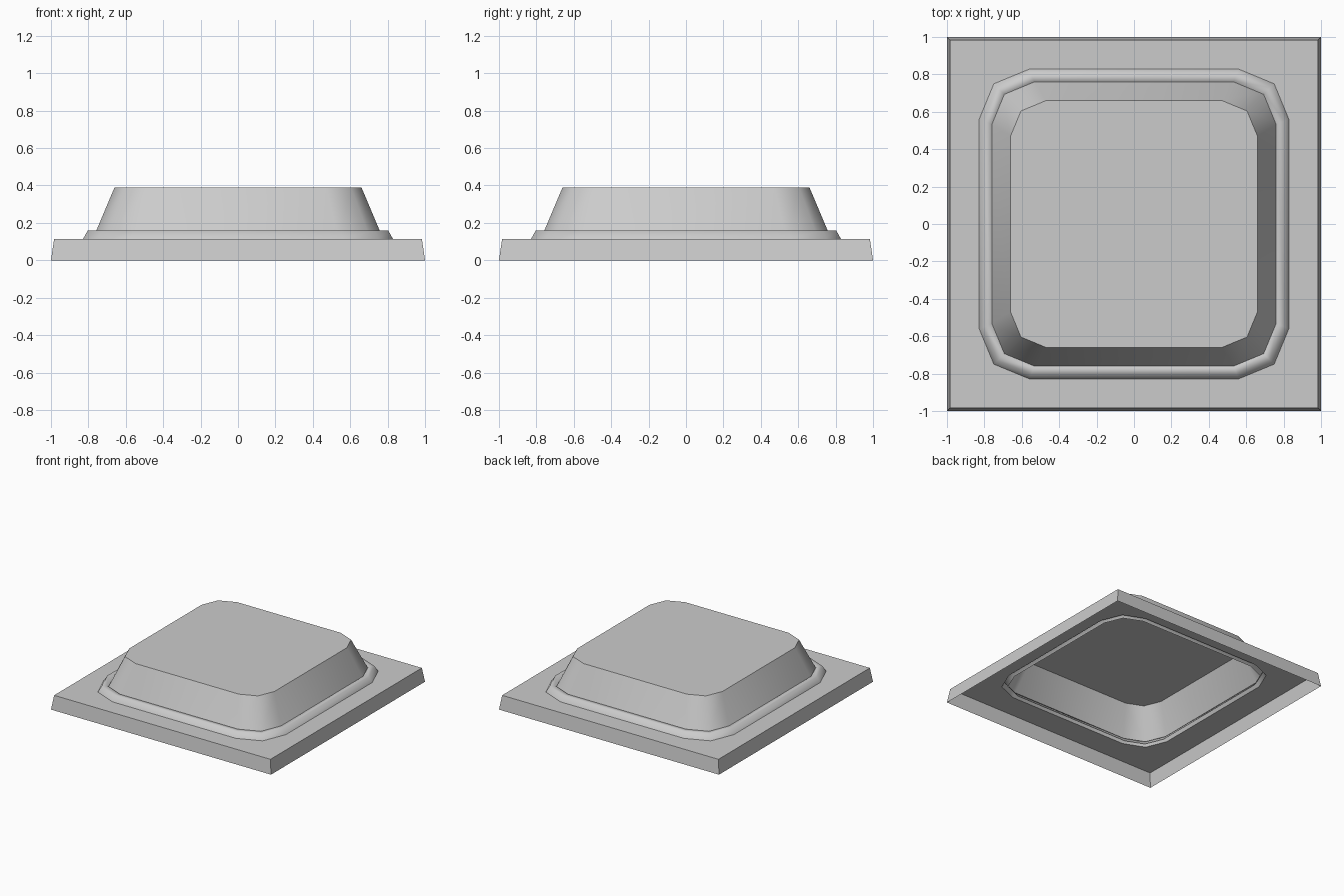
import bpy, bmesh, math

cube = bpy.data.objects.get("Cube")
if cube:
    bpy.data.objects.remove(cube, do_unlink=True)

# Single plain grey
grey = bpy.data.materials.new("light_grey")
grey.use_nodes = True
colour = (0.6, 0.6, 0.6, 1)
grey.diffuse_color = colour
grey.node_tree.nodes["Principled BSDF"].inputs["Base Color"].default_value = colour


def outline(half, flat):
    """Rounded square: straight runs of +-flat, two-segment corner arcs."""
    radius = half - flat
    points = []
    for quarter in range(4):
        mid = math.radians(45 + 90 * quarter)
        cx = math.copysign(flat, math.cos(mid))
        cy = math.copysign(flat, math.sin(mid))
        for step in (-1, 0, 1):
            a = mid + step * math.pi / 4
            points.append((cx + radius * math.cos(a), cy + radius * math.sin(a)))
    return points


def loft(name, rings, cap=False):
    """Open sheet through rounded squares given as (half width, flat, height)."""
    bm = bmesh.new()
    loops = [[bm.verts.new((x, y, z)) for x, y in outline(half, flat)]
             for half, flat, z in rings]
    for a, b in zip(loops, loops[1:]):
        for i in range(len(a)):
            j = (i + 1) % len(a)
            bm.faces.new((a[i], a[j], b[j], b[i]))
    if cap:
        bm.faces.new(loops[-1])
    bmesh.ops.remove_doubles(bm, verts=bm.verts, dist=0.0001)
    mesh = bpy.data.meshes.new(name)
    bm.to_mesh(mesh)
    bm.free()
    mesh.materials.append(grey)
    obj = bpy.data.objects.new(name, mesh)
    bpy.context.collection.objects.link(obj)
    bpy.ops.object.select_all(action="DESELECT")
    obj.select_set(True)
    bpy.context.view_layer.objects.active = obj
    bpy.ops.object.shade_smooth_by_angle(angle=math.radians(62))
    return obj


# Square base tray, open underneath, with a hole below the raised block
loft("base_plate", [(1, 1, 0), (0.983, 0.983, 0.115), (0.776, 0.54, 0.115)])

# Rounded moulding around the foot of the block
loft("moulding", [(0.828, 0.56, 0.115), (0.803, 0.55, 0.16),
                  (0.765, 0.535, 0.16), (0.735, 0.525, 0.115)])

# Tapered hollow block with a flat top
loft("raised_block", [(0.776, 0.54, 0.115), (0.66, 0.47, 0.39)], cap=True)
